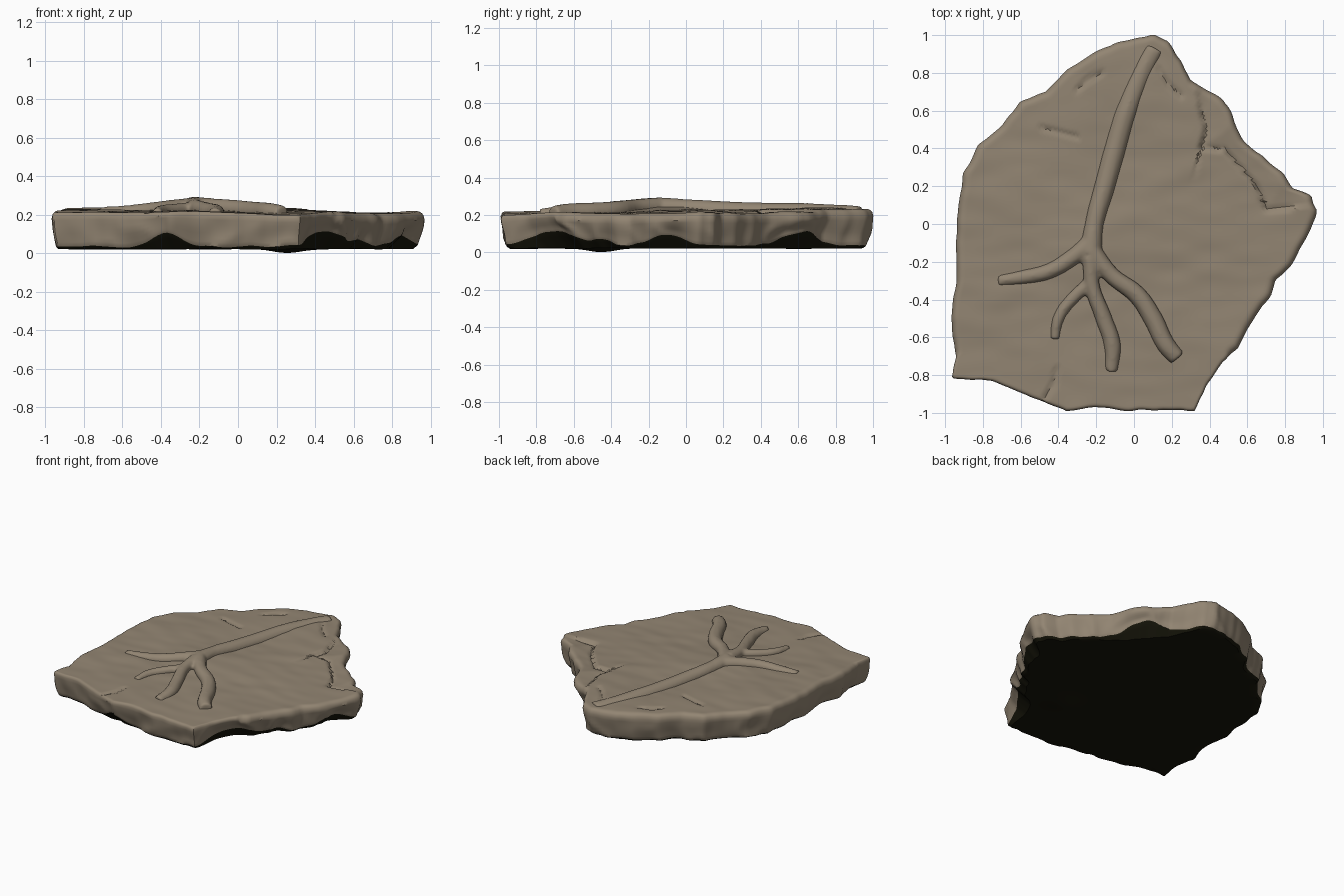
import bpy, bmesh, math
from mathutils import Vector, noise

old = bpy.data.objects.get("Cube")
if old:
    bpy.data.objects.remove(old, do_unlink=True)


def make_material(name, rgb):
    mat = bpy.data.materials.new(name)
    mat.use_nodes = True
    mat.diffuse_color = (*rgb, 1)
    mat.node_tree.nodes["Principled BSDF"].inputs["Base Color"].default_value = (*rgb, 1)
    return mat


stone = make_material("weathered tan stone", (0.29, 0.235, 0.17))
underside = make_material("dark damp earth", (0.008, 0.0075, 0.003))


def wobble(x, y, frequency, seed=0.0):
    return noise.noise(Vector((x * frequency, y * frequency, seed)))


def bump(x, y, cx, cy, width):
    return math.exp(-((x - cx) ** 2 + (y - cy) ** 2) / width ** 2)


# Slab outline, clockwise from the back tip
outline = [(0, .98), (.1, 1), (.18, .97), (.25, .86), (.3, .76), (.47, .66), (.52, .58),
           (.57, .45), (.65, .38), (.79, .27), (.84, .19), (.94, .15), (.97, .07),
           (.94, -.02), (.87, -.15), (.83, -.22), (.75, -.3), (.73, -.37), (.62, -.52),
           (.55, -.66), (.47, -.73), (.38, -.86), (.32, -.99), (.15, -.98), (-.02, -.99),
           (-.2, -.97), (-.36, -.99), (-.53, -.92), (-.75, -.83), (-.97, -.82),
           (-.94, -.7), (-.97, -.5), (-.94, -.3), (-.94, -.05), (-.93, .1), (-.9, .27),
           (-.82, .42), (-.7, .52), (-.6, .65), (-.47, .7), (-.35, .82), (-.2, .91), (-.1, .96)]

# Surface cracks; the first one is a ledge whose outer side is lower
cracks = [[(.35, .62), (.38, .5), (.35, .4), (.48, .39), (.58, .28), (.65, .2), (.7, .07), (.82, .08)],
          [(.13, .82), (.18, .74), (.25, .68)],
          [(-.47, -.92), (-.42, -.84), (-.41, -.77)],
          [(-.3, .71), (-.25, .76), (-.17, .8)],
          [(-.49, .51), (-.3, .46)]]

# Undercut hollows in the rim: x, y, width, height
hollows = [(-.38, -.98, .1, .07), (.48, -.74, .2, .08), (.88, -.1, .14, .06),
           (.45, .66, .17, .08), (.65, -.45, .1, .03)]


def segment_distance(p, a, b):
    along = b - a
    t = max(0, min(1, (p - a).dot(along) / along.length_squared))
    side = along.x * (p - a).y - along.y * (p - a).x
    return (p - a - along * t).length, side


crack_segments = [(Vector(a), Vector(b), path is cracks[0])
                  for path in cracks for a, b in zip(path, path[1:])]


def top_height(x, y):
    z = .222 + .014 * y - .008 * x
    z += .012 * wobble(x, y, 2.2) + .005 * wobble(x, y * 2, 5, 3)
    z += .03 * bump(x, y, -.22, -.1, .22)
    p = Vector((x, y))
    best = min(((*segment_distance(p, a, b), ledge) for a, b, ledge in crack_segments),
               key=lambda item: item[0])
    distance, side, ledge = best
    z -= .012 * math.exp(-(distance / .012) ** 2)
    if ledge and side > 0:
        z -= .016 * math.exp(-(distance / .1) ** 2)
    return z


def resample(points, count):
    pts = [Vector(p) for p in points]
    pairs = list(zip(pts, pts[1:] + pts[:1]))
    total = sum((b - a).length for a, b in pairs)
    result, travelled, i = [], 0, 0
    for k in range(count):
        target = total * k / count
        while travelled + (pairs[i][1] - pairs[i][0]).length < target:
            travelled += (pairs[i][1] - pairs[i][0]).length
            i += 1
        a, b = pairs[i]
        p = a.lerp(b, (target - travelled) / (b - a).length)
        result.append(p * (1 + .008 * wobble(p.x, p.y, 14)))
    return result


def build_slab():
    rim = resample(outline, 340)
    bm = bmesh.new()
    rings = []

    def add_ring(place):
        rings.append([bm.verts.new(place(p)) for p in rim])

    def inset(p, distance):
        return p * (1 - distance / p.length)

    def edge_radius(p):
        return .018 if p.y < -.7 else .04

    # Top face, from the middle out to the rounded rim
    top_steps = 50
    for k in range(1, top_steps + 1):
        def place(p, s=k / top_steps):
            q = inset(p, .05) * s
            return (*q, top_height(*q))
        add_ring(place)
    for d in (.036, .024, .014, .006, 0):
        def place(p, d=d):
            q, r = inset(p, d), edge_radius(p)
            drop = r - math.sqrt(r * r - max(0, r - d) ** 2)
            return (*q, top_height(*q) - drop)
        add_ring(place)

    def earth_line(p):
        return .035 + .012 * wobble(p.x, p.y, 9) + sum(
            h * bump(p.x, p.y, x, y, w) for x, y, w, h in hollows)

    def chipped(p, t):
        chip = abs(wobble(p.x, p.y, 6, 5 + t * .7))
        return t * t * .025 + .045 * chip * min(1, t * 1.5)

    # Chipped side wall down to the earth line
    for k in range(1, 8):
        def place(p, t=k / 7):
            start = top_height(*p) - edge_radius(p)
            return (*inset(p, chipped(p, t)), start + (earth_line(p) - start) * t)
        add_ring(place)
    dark_from = len(rings) - 1

    def base_height(x, y):
        return .022 + .004 * wobble(x, y, 4, 8) - .021 * bump(x, y, .25, -.45, .1)

    # Undercut and flat base
    def base_inset(p):
        return chipped(p, 1) + .012 + (earth_line(p) - .03) * .9
    for k in range(1, 4):
        def place(p, t=k / 3):
            q = inset(p, chipped(p, 1) * (1 - t) + base_inset(p) * t)
            low = base_height(*q)
            return (*q, earth_line(p) * (1 - t) + low * t)
        add_ring(place)
    for k in range(15, 0, -1):
        def place(p, s=k / 16):
            q = inset(p, base_inset(p)) * s
            return (*q, base_height(*q))
        add_ring(place)

    count = len(rim)
    for n, (upper, lower) in enumerate(zip(rings, rings[1:])):
        for i in range(count):
            j = (i + 1) % count
            face = bm.faces.new((upper[i], upper[j], lower[j], lower[i]))
            face.material_index = int(n >= dark_from)
    for ring, height, index in ((rings[0], top_height(0, 0), 0), (rings[-1], base_height(0, 0), 1)):
        centre = bm.verts.new((0, 0, height))
        for i in range(count):
            bm.faces.new((ring[i], ring[i - 1], centre)).material_index = index
    bmesh.ops.recalc_face_normals(bm, faces=bm.faces)
    mesh = bpy.data.meshes.new("stone_slab")
    bm.to_mesh(mesh)
    bm.free()
    slab = bpy.data.objects.new("stone_slab", mesh)
    bpy.context.collection.objects.link(slab)
    mesh.materials.append(stone)
    mesh.materials.append(underside)
    return slab


# Root branches: x, y, top height, radius
branches = [
    [(.11, .93, .25, .06), (.06, .84, .255, .062), (-.04, .6, .266, .062), (-.1, .4, .268, .06),
     (-.155, .2, .275, .056), (-.21, 0, .285, .05), (-.23, -.16, .297, .06)],
    [(-.23, -.1, .29, .05), (-.33, -.18, .28, .045), (-.45, -.25, .265, .042),
     (-.58, -.28, .25, .04), (-.72, -.3, .24, .033)],
    [(-.23, -.13, .295, .05), (-.12, -.27, .285, .045), (.02, -.38, .275, .05),
     (.1, -.5, .268, .052), (.17, -.64, .262, .05), (.23, -.71, .25, .045)],
    [(-.23, -.17, .295, .045), (-.22, -.33, .28, .04), (-.16, -.5, .265, .045),
     (-.115, -.64, .255, .046), (-.12, -.78, .235, .036)],
    [(-.22, -.3, .27, .035), (-.33, -.4, .258, .034), (-.4, -.5, .25, .031), (-.42, -.61, .235, .026)]]


def build_roots():
    curve = bpy.data.curves.new("root_relief", 'CURVE')
    curve.dimensions = '3D'
    curve.bevel_depth = 1
    curve.bevel_resolution = 4
    curve.use_fill_caps = True
    for path in branches:
        spline = curve.splines.new('BEZIER')
        spline.bezier_points.add(len(path) - 1)
        for point, (x, y, top, radius) in zip(spline.bezier_points, path):
            point.co = (x, y, top - radius)
            point.radius = radius
            point.handle_left_type = point.handle_right_type = 'AUTO'
    roots = bpy.data.objects.new("root_relief", curve)
    bpy.context.collection.objects.link(roots)
    bpy.ops.object.select_all(action='DESELECT')
    roots.select_set(True)
    bpy.context.view_layer.objects.active = roots
    bpy.ops.object.convert(target='MESH')
    roots = bpy.context.view_layer.objects.active
    # Fuse the branches into one soft form
    remesh = roots.modifiers.new("fuse", 'REMESH')
    remesh.mode = 'VOXEL'
    remesh.voxel_size = .011
    remesh.use_smooth_shade = True
    soften = roots.modifiers.new("soften", 'SMOOTH')
    soften.iterations = 6
    roots.data.materials.clear()
    roots.data.materials.append(stone)
    return roots


slab = build_slab()
roots = build_roots()
bpy.ops.object.select_all(action='DESELECT')
slab.select_set(True)
bpy.context.view_layer.objects.active = slab
bpy.ops.object.shade_smooth_by_angle(angle=math.radians(40))
